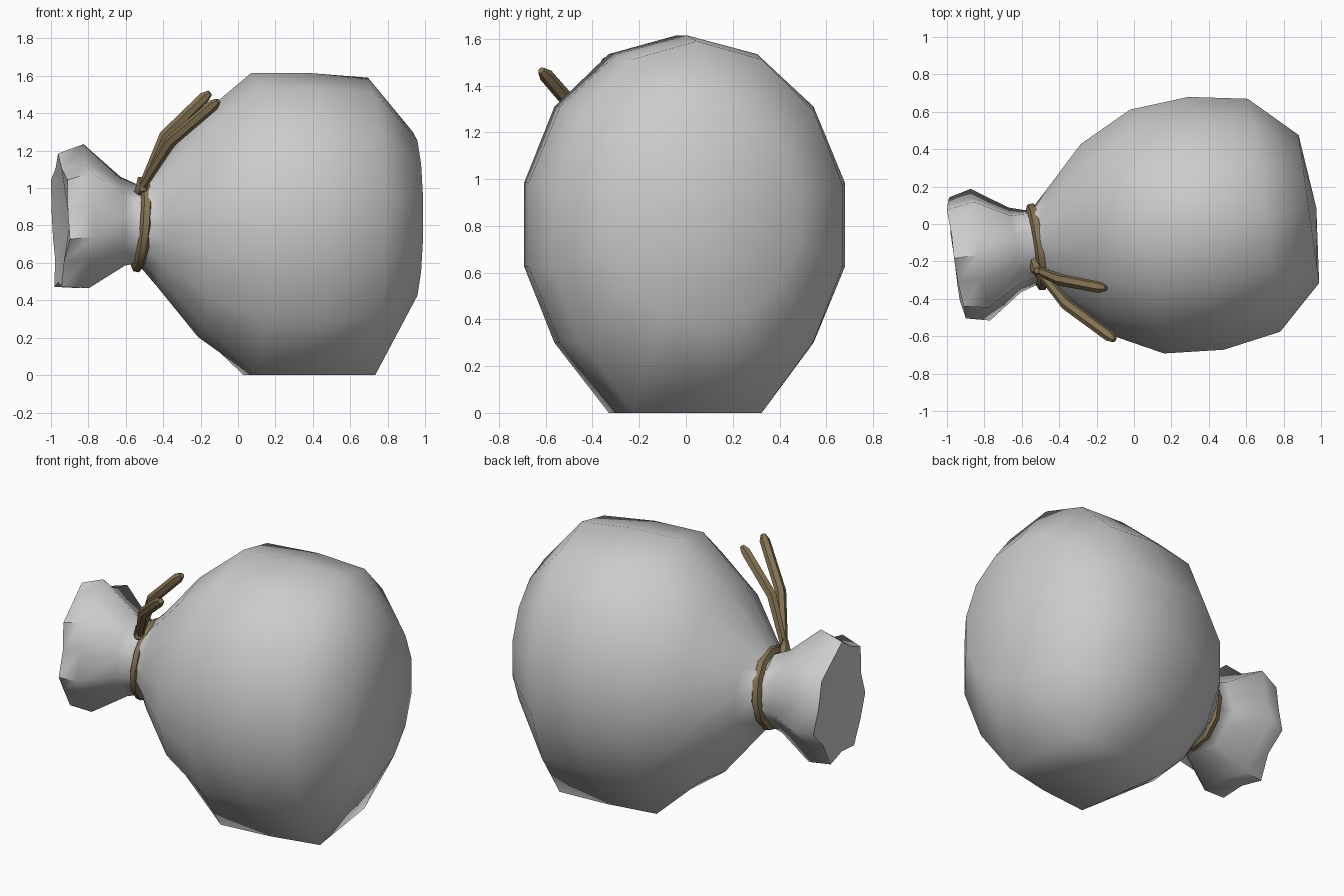
import bpy, math, random
from mathutils import Vector

if "Cube" in bpy.data.objects:
    bpy.data.objects.remove(bpy.data.objects["Cube"])

random.seed(4)
SEG = 14
YAW = math.radians(7.9)
SIDE = Vector((-math.sin(YAW), math.cos(YAW), 0))
AXIS = Vector((math.cos(YAW), math.sin(YAW), 0))
UP = Vector((0, 0, 1))


def centre(x, z):
    """Point on the slightly turned axis of the sack."""
    return Vector((x, -0.05 + 0.139 * x, z))


def smooth(obj, angle):
    bpy.ops.object.select_all(action='DESELECT')
    obj.select_set(True)
    bpy.context.view_layer.objects.active = obj
    bpy.ops.object.shade_smooth_by_angle(angle=math.radians(angle))


# Sack: rings of (axis x, centre z, half width, half height, fold depth)
rings = [
    (-0.955, 0.81, 0.335, 0.375, 0.09),
    (-0.83, 0.83, 0.365, 0.405, 0.10),
    (-0.63, 0.81, 0.235, 0.25, 0.07),
    (-0.53, 0.80, 0.20, 0.215, 0.04),
    (-0.43, 0.79, 0.30, 0.32, 0.0),
    (-0.215, 0.79, 0.525, 0.585, 0.0),
    (0.07, 0.805, 0.675, 0.81, 0.0),
    (0.385, 0.805, 0.70, 0.81, 0.0),
    (0.695, 0.80, 0.645, 0.79, 0.0),
    (0.935, 0.84, 0.41, 0.46, 0.0),
]
verts, faces = [], []
for x, z, w, h, fold in rings:
    for i in range(SEG):
        a = 2 * math.pi * i / SEG
        k = 1 - (fold * random.uniform(1.3, 2.2) if i % 2 else 0)
        p = centre(x, z) + SIDE * (w * k * math.sin(a)) + UP * (h * k * math.cos(a))
        p += AXIS * random.uniform(-0.15, 0.15) * fold
        if p.z < 0.12:      # underside rests flat
            p.z = 0
        verts.append(p)
for r in range(len(rings) - 1):
    for i in range(SEG):
        j = (i + 1) % SEG
        faces.append((r * SEG + i, r * SEG + j, (r + 1) * SEG + j, (r + 1) * SEG + i))
# Mouth dimple and rounded bottom end
mouth, end = len(verts), len(verts) + 1
verts += [centre(-0.90, 0.81), centre(0.975, 0.82)]
last = (len(rings) - 1) * SEG
for i in range(SEG):
    j = (i + 1) % SEG
    faces.append((mouth, j, i))
    faces.append((end, last + i, last + j))
mesh = bpy.data.meshes.new("sack")
mesh.from_pydata(verts, [], faces)
sack = bpy.data.objects.new("sack", mesh)
bpy.context.collection.objects.link(sack)
bpy.context.view_layer.objects.active = sack
sack.select_set(True)
bpy.ops.object.mode_set(mode='EDIT')
bpy.ops.mesh.select_all(action='SELECT')
bpy.ops.mesh.normals_make_consistent(inside=False)
bpy.ops.object.mode_set(mode='OBJECT')
smooth(sack, 62)

# Cord parts
cord_mat = bpy.data.materials.new("cord")
cord_mat.diffuse_color = (0.23, 0.17, 0.085, 1)
cord_mat.use_nodes = True
cord_mat.node_tree.nodes["Principled BSDF"].inputs["Base Color"].default_value = cord_mat.diffuse_color


def cord(name, points, radii, cyclic=False):
    cu = bpy.data.curves.new(name, 'CURVE')
    cu.dimensions = '3D'
    cu.bevel_depth = 0.032
    cu.bevel_resolution = 1
    cu.use_fill_caps = True
    sp = cu.splines.new('POLY')
    sp.points.add(len(points) - 1)
    for pt, p, r in zip(sp.points, points, radii):
        pt.co = (*p, 1)
        pt.radius = r
    sp.use_cyclic_u = cyclic
    obj = bpy.data.objects.new(name, cu)
    bpy.context.collection.objects.link(obj)
    bpy.ops.object.select_all(action='DESELECT')
    obj.select_set(True)
    bpy.context.view_layer.objects.active = obj
    bpy.ops.object.convert(target='MESH')
    obj = bpy.context.view_layer.objects.active
    obj.data.materials.clear()
    obj.data.materials.append(cord_mat)
    smooth(obj, 50)


# Loop round the neck, leaning slightly towards the body at the top
loop = []
for i in range(12):
    a = 2 * math.pi * i / 12
    c, s = math.cos(a), math.sin(a)
    loop.append(centre(-0.52, 0.80) + SIDE * (0.205 * s) + UP * (0.22 * c)
                + AXIS * (0.02 * c))
cord("neck_cord", loop, [1] * 12, True)

# Two loose cord ends
knot = (-0.51, -0.25, 1.01)
tails = [
    ("cord_end_inner", [(-0.39, -0.30, 1.28), (-0.18, -0.34, 1.485), (-0.15, -0.345, 1.51)]),
    ("cord_end_outer", [(-0.36, -0.43, 1.25), (-0.13, -0.60, 1.445), (-0.105, -0.62, 1.465)]),
]
for name, pts in tails:
    cord(name, [knot] + pts, [0.7, 1, 0.95, 0.5])

# Short link from the loop up to the knot
cord("knot", [(-0.53, -0.20, 0.97), (-0.515, -0.25, 1.0), (-0.52, -0.25, 1.06)], [1, 1.1, 0.5])
